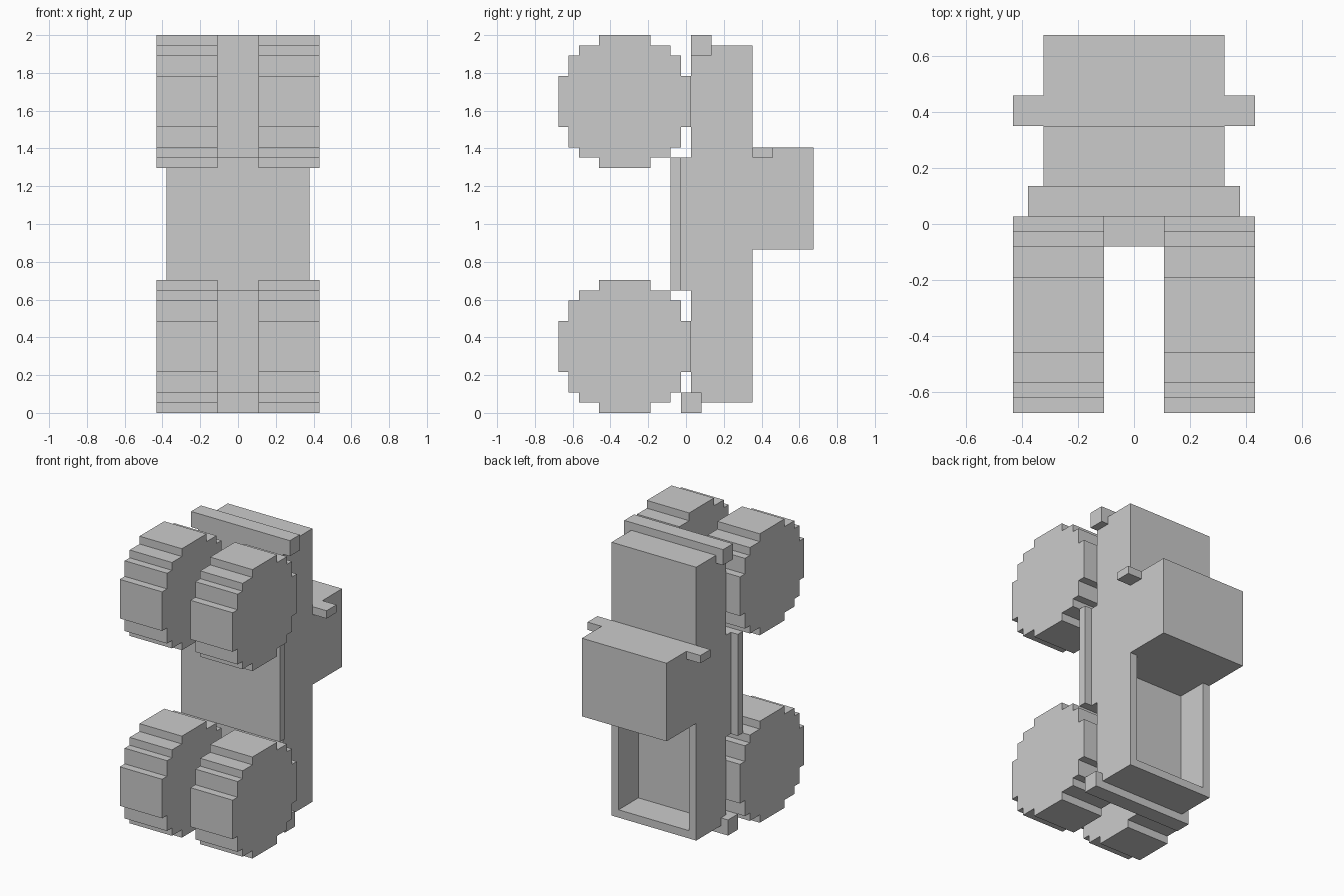
import bpy, bmesh

if "Cube" in bpy.data.objects:
    bpy.data.objects.remove(bpy.data.objects["Cube"])

# Everything sits on a block grid: 37 blocks tall, 25 deep, 16 wide
U = 2 / 37


def prism(name, profile, x0, x1):
    """Extrude a (y, z) block-grid outline from x0 to x1."""
    bm = bmesh.new()
    verts = [bm.verts.new((x0 * U, (y - 12.5) * U, z * U)) for y, z in profile]
    face = bm.faces.new(verts)
    ext = bmesh.ops.extrude_face_region(bm, geom=[face])
    moved = [g for g in ext["geom"] if isinstance(g, bmesh.types.BMVert)]
    bmesh.ops.translate(bm, verts=moved, vec=((x1 - x0) * U, 0, 0))
    bmesh.ops.recalc_face_normals(bm, faces=bm.faces)
    mesh = bpy.data.meshes.new(name)
    bm.to_mesh(mesh)
    bm.free()
    obj = bpy.data.objects.new(name, mesh)
    bpy.context.collection.objects.link(obj)
    return obj


def box(name, x, y, z):
    (y0, y1), (z0, z1) = y, z
    return prism(name, [(y0, z0), (y1, z0), (y1, z1), (y0, z1)], *x)


# Body with the open cargo bed cut into its back
body = box("body", (-6, 6), (13, 19), (1, 36))
cutter = box("bed_cutter", (-5, 5), (15, 22), (2, 16))
cutter.hide_render = True
cutter.hide_viewport = True
cut = body.modifiers.new("bed", "BOOLEAN")
cut.operation = "DIFFERENCE"
cut.solver = "EXACT"
cut.object = cutter
bpy.context.view_layer.objects.active = body
bpy.ops.object.modifier_apply(modifier="bed")
bpy.data.objects.remove(cutter)

# Cab, and a side mirror on each side
box("cab", (-6, 6), (19, 25), (16, 26))
for side, x in (("left", (-8, -6)), ("right", (6, 8))):
    box("mirror_" + side, x, (19, 21), (25, 26))

# Chassis block with a wider skid plate
box("chassis", (-6, 6), (12, 13), (12, 25))
box("skid_plate", (-7, 7), (11, 12), (12, 25))

# Bumpers at both ends
box("front_bumper", (-7, 7), (13, 15), (35, 37))
box("rear_bumper", (-7, 7), (12, 14), (0, 2))

# Stepped wheel outline: (half width, upper height) per row from the centre up
steps = [(6.5, 2.5), (5.5, 4.5), (4.5, 5.5), (2.5, 6.5)]
quarter = []
low = steps[0][1]
for i, (half, top) in enumerate(steps):
    if i:
        quarter.append((half, low))
    quarter.append((half, top))
    low = top
outline = (quarter + [(-y, z) for y, z in reversed(quarter)]
           + [(-y, -z) for y, z in quarter]
           + [(y, -z) for y, z in reversed(quarter)])

# Four wheels
for end, cz in (("rear", 6.5), ("front", 30.5)):
    ring = [(y + 6.5, z + cz) for y, z in outline]
    for side, x in (("left", (-8, -2)), ("right", (2, 8))):
        prism(f"wheel_{end}_{side}", ring, *x)
